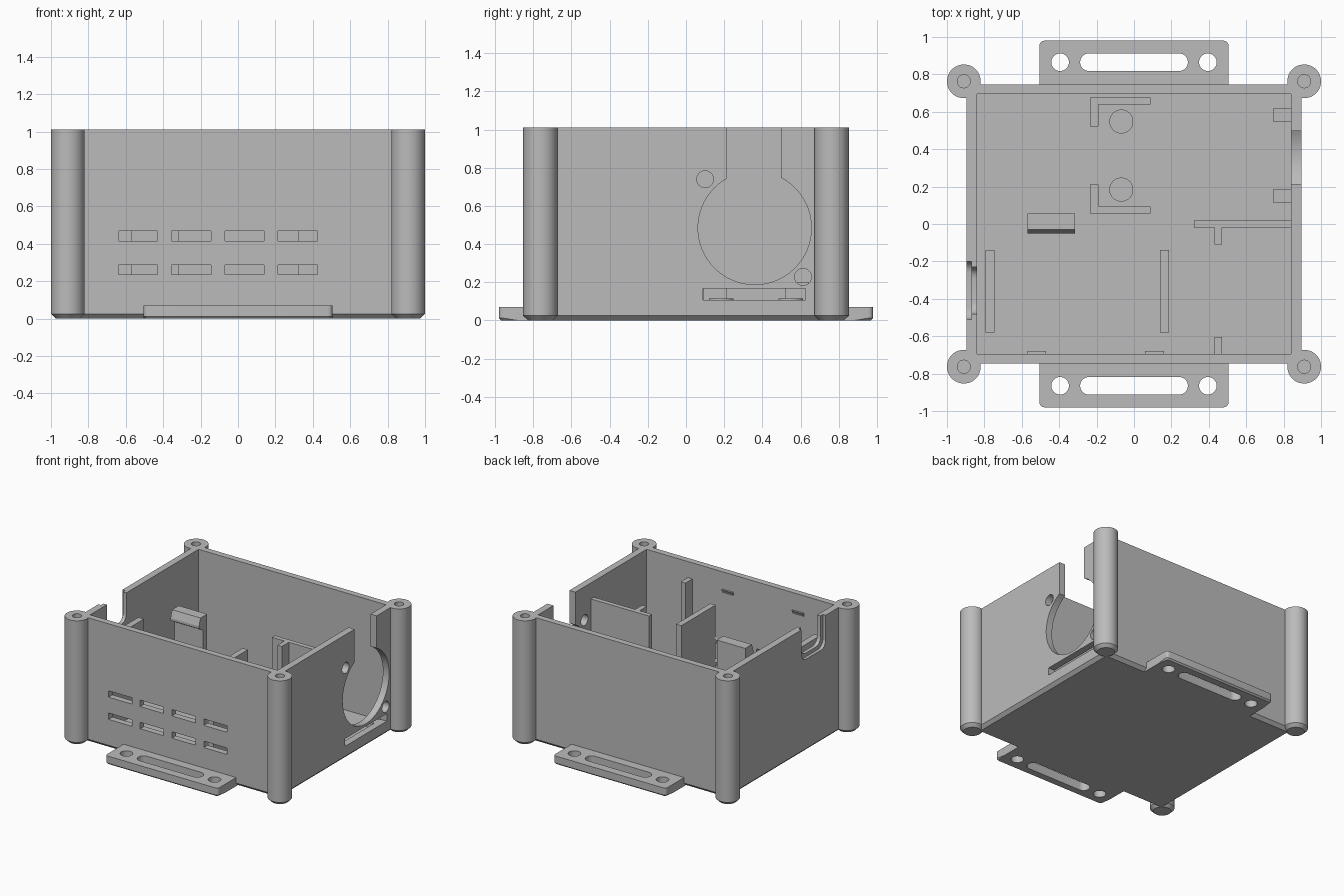
import bpy, bmesh, math
from mathutils import Matrix, Vector

if "Cube" in bpy.data.objects:
    bpy.data.objects.remove(bpy.data.objects["Cube"], do_unlink=True)

grey = bpy.data.materials.new("plastic_grey")
grey.use_nodes = True
COLOR = (0.5, 0.5, 0.5, 1)
grey.diffuse_color = COLOR
grey.node_tree.nodes["Principled BSDF"].inputs["Base Color"].default_value = COLOR

TOP, FLOOR = 1.01, 0.06
OX, OY, IX, IY = 0.895, 0.745, 0.84, 0.695


def finish(name, bm):
    bmesh.ops.recalc_face_normals(bm, faces=bm.faces)
    mesh = bpy.data.meshes.new(name)
    bm.to_mesh(mesh)
    bm.free()
    mesh.materials.append(grey)
    obj = bpy.data.objects.new(name, mesh)
    bpy.context.collection.objects.link(obj)
    return obj


def box(name, x, y, z):
    """Box from (low, high) ranges."""
    bm = bmesh.new()
    bmesh.ops.create_cube(bm, size=1)
    for v in bm.verts:
        v.co = Vector([r[0] if c < 0 else r[1] for c, r in zip(v.co, (x, y, z))])
    return finish(name, bm)


def bevel_edges(obj, width, rule, segments=1):
    bm = bmesh.new()
    bm.from_mesh(obj.data)
    edges = [e for e in bm.edges if rule(e.verts[0].co, e.verts[1].co)]
    bmesh.ops.bevel(bm, geom=edges, offset=width, segments=segments,
                    affect='EDGES', profile=0.5)
    bm.to_mesh(obj.data)
    bm.free()
    return obj


def cylinder(name, center, radius, length, axis='Z', sides=48):
    bm = bmesh.new()
    rot = Matrix.Rotation(math.pi / 2, 4, 'Y') if axis == 'X' else Matrix()
    bmesh.ops.create_cone(bm, cap_ends=True, segments=sides, radius1=radius,
                          radius2=radius, depth=length,
                          matrix=Matrix.Translation(center) @ rot)
    return finish(name, bm)


def prism_x(name, x, outline):
    """Extrude a y-z outline along x."""
    bm = bmesh.new()
    face = bm.faces.new([bm.verts.new((x[0], y, z)) for y, z in outline])
    ext = bmesh.ops.extrude_face_region(bm, geom=[face])["geom"]
    bmesh.ops.translate(bm, vec=(x[1] - x[0], 0, 0),
                        verts=[g for g in ext if isinstance(g, bmesh.types.BMVert)])
    return finish(name, bm)


def cut(target, cutters):
    """Subtract the cutters and remove them."""
    bpy.context.view_layer.objects.active = target
    for c in cutters:
        c.hide_render = True
        mod = target.modifiers.new("cut", 'BOOLEAN')
        mod.operation, mod.solver, mod.object = 'DIFFERENCE', 'EXACT', c
        bpy.ops.object.modifier_apply(modifier=mod.name)
    for c in cutters:
        bpy.data.objects.remove(c, do_unlink=True)


def upright(a, b):
    return abs(a.z - b.z) > 0.01


def along_x(a, b):
    return abs(a.x - b.x) > 0.01


def low(a, b):
    return max(a.z, b.z) < 0.001


def smooth(obj):
    bpy.ops.object.select_all(action='DESELECT')
    obj.select_set(True)
    bpy.context.view_layer.objects.active = obj
    bpy.ops.object.shade_smooth_by_angle(angle=math.radians(30))


CORNERS = [(sx * 0.91, sy * 0.763) for sx in (-1, 1) for sy in (-1, 1)]


def screw_hole(corner):
    return cylinder("screw_cutter", (*corner, TOP), 0.035, 0.8, sides=32)


# Enclosure shell with chamfered base
shell = box("enclosure_shell", (-OX, OX), (-OY, OY), (0, TOP))
bevel_edges(shell, 0.025, low)
cutters = [box("cavity", (-IX, IX), (-IY, IY), (FLOOR, 2))]
cutters += [screw_hole(c) for c in CORNERS]
# Vent slots in the front wall
for i in range(4):
    x = -0.64 + i * 0.285
    for z in (0.235, 0.415):
        cutters.append(box("vent", (x, x + 0.21), (-0.8, -0.65), (z, z + 0.052)))
# Round fan opening, its neck, screw holes and the low slot
wall = (0.8, 0.95)
cutters += [
    cylinder("fan_cut", (0.87, 0.36, 0.485), 0.297, 0.14, 'X', 64),
    box("neck_cut", wall, (0.215, 0.498), (0.6, 2)),
    cylinder("upper_screw_cut", (0.87, 0.1, 0.74), 0.044, 0.14, 'X', 32),
    cylinder("lower_screw_cut", (0.87, 0.613, 0.228), 0.044, 0.14, 'X', 32),
    box("card_slot_cut", wall, (0.09, 0.627), (0.107, 0.168)),
]
# Cable notch in the opposite wall, with a shallow outer recess
for x, y, z in [((-1, -0.8), (-0.48, -0.23), 0.78), ((-1, -0.87), (-0.51, -0.2), 0.75)]:
    notch = box("notch_cut", x, y, (z, 2))
    cutters.append(bevel_edges(
        notch, 0.06, lambda a, b: along_x(a, b) and a.z < 1.5, 5))
cut(shell, cutters)
smooth(shell)

# Corner screw posts
for i, c in enumerate(CORNERS):
    post = cylinder(f"corner_post_{i + 1}", (*c, TOP / 2), 0.09, TOP)
    bevel_edges(post, 0.025, low)
    cut(post, [screw_hole(c)])
    smooth(post)

# Mounting flanges with round holes and a long slot
for name, s in (("front_flange", -1), ("back_flange", 1)):
    flange = box(name, (-0.505, 0.505), sorted((s * 0.72, s * 0.98)), (0, 0.07))
    bevel_edges(flange, 0.025, lambda a, b: upright(a, b) and abs(a.y) > 0.9, 5)
    bevel_edges(flange, 0.012, lambda a, b: low(a, b) and min(abs(a.y), abs(b.y)) > 0.74)
    slot = box("slot_cut", (-0.288, 0.288), sorted((s * 0.818, s * 0.912)), (-1, 1))
    bevel_edges(slot, 0.0465, upright, 8)
    holes = [cylinder("hole_cut", (x, s * 0.865, 0), 0.047, 1, sides=32)
             for x in (-0.395, 0.395)]
    cut(flange, [slot] + holes)
    smooth(flange)

# Inner support plates and partition
BASE = FLOOR - 0.01
box("side_board_plate", (-0.795, -0.745), (-0.58, -0.14), (BASE, 0.79))
box("middle_board_plate", (0.14, 0.187), (-0.58, -0.14), (BASE, 0.79))
box("partition", (0.32, IX + 0.01), (-0.02, 0.018), (BASE, 0.88))
box("partition_guide", (0.43, 0.47), (-0.11, -0.015), (BASE, 0.88))
box("front_wall_guide", (0.43, 0.47), (-0.7, -0.605), (BASE, 0.88))

# Snap clip with hooked head
prism_x("snap_clip", (-0.57, -0.315),
        [(0.055, BASE), (0.055, 0.87), (-0.03, 0.87), (-0.05, 0.81),
         (-0.05, 0.79), (0, 0.76), (0, BASE)])

# Small catches on the front wall
for i, x in enumerate((-0.57, 0.06)):
    prism_x(f"front_catch_{i + 1}", (x, x + 0.1),
            [(-0.7, 0.83), (-0.68, 0.87), (-0.7, 0.87)])

# Corner brackets, locating discs and tabs, mirrored about the board centre
MID = 0.366
for i, s in enumerate((-1, 1)):
    def span(a, b):
        return sorted((MID + s * a, MID + s * b))
    box(f"bracket_long_{i + 1}", (-0.235, 0.087), span(0.272, 0.31), (BASE, 0.2))
    box(f"bracket_short_{i + 1}", (-0.235, -0.19), span(0.155, 0.31), (BASE, 0.2))
    smooth(cylinder(f"board_disc_{i + 1}", (-0.068, MID + s * 0.182, 0.08), 0.064, 0.07))
    box(f"slot_tab_{i + 1}", (0.745, IX + 0.01), span(0.18, 0.255), (BASE, 0.105))
